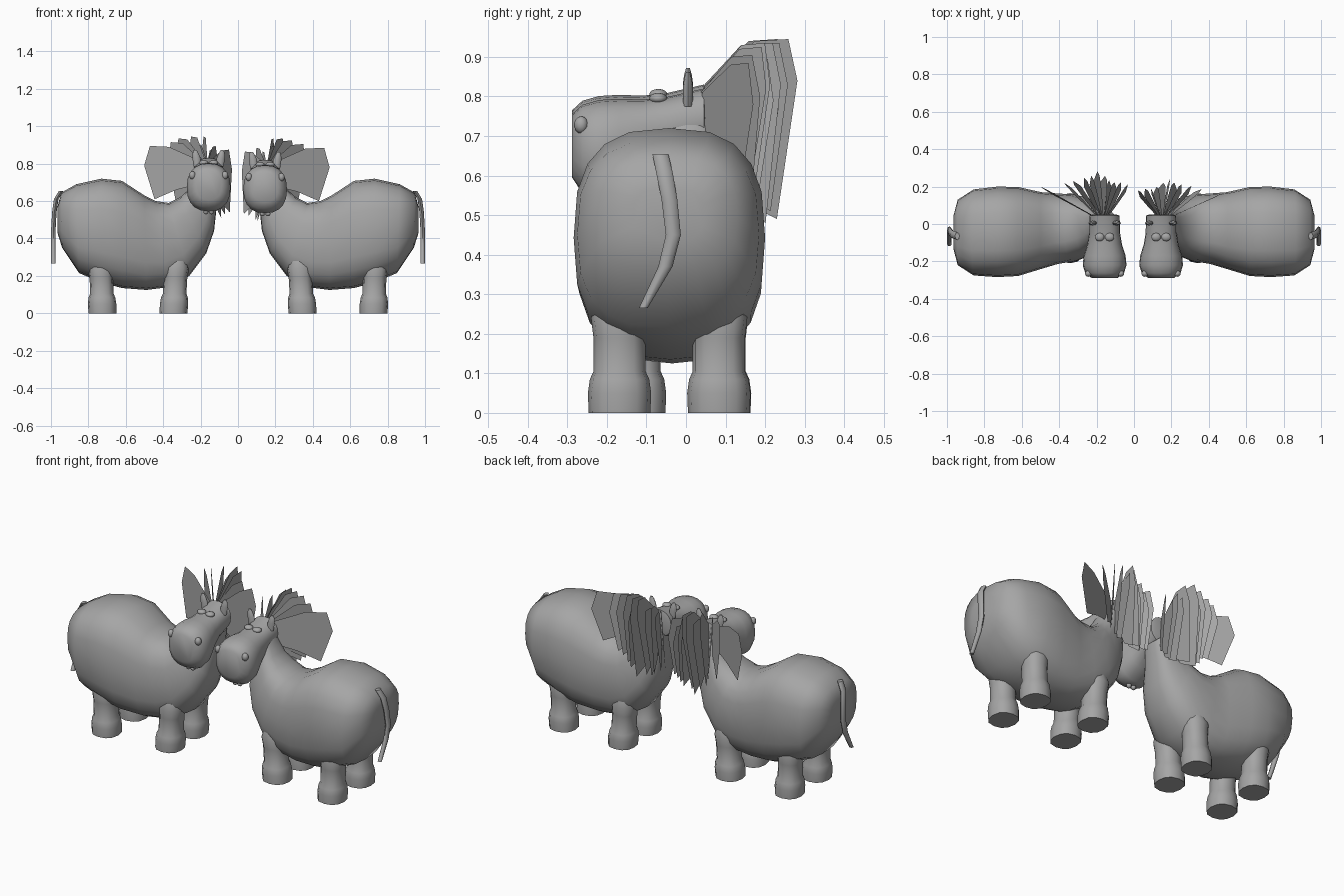
import bpy, bmesh, math, random
from mathutils import Vector

if "Cube" in bpy.data.objects:
    bpy.data.objects.remove(bpy.data.objects["Cube"])

N = 20
random.seed(4)
GREY = bpy.data.materials.new("grey")
GREY.diffuse_color = (.38, .38, .38, 1)
GREY.use_nodes = True
GREY.node_tree.nodes["Principled BSDF"].inputs["Base Color"].default_value = GREY.diffuse_color


def finish(name, bm, side, sharp=55, closed=True):
    for v in bm.verts:
        v.co.x *= side
    if closed:
        bmesh.ops.recalc_face_normals(bm, faces=bm.faces)
    me = bpy.data.meshes.new(name)
    bm.to_mesh(me)
    bm.free()
    for p in me.polygons:
        p.use_smooth = closed
    me.set_sharp_from_angle(angle=math.radians(sharp))
    me.materials.append(GREY)
    ob = bpy.data.objects.new(name, me)
    bpy.context.collection.objects.link(ob)
    return ob


def sup(v, e):
    return math.copysign(abs(v) ** e, v)


def loft(name, rings, side, sharp=55, n=N, e=1.0):
    """Each ring is (centre, half axis a, half axis b); e below 1 squares it off."""
    bm = bmesh.new()
    loops = []
    for c, a, b in rings:
        c, a, b = Vector(c), Vector(a), Vector(b)
        loops.append([bm.verts.new(c + a * sup(math.cos(t), e) + b * sup(math.sin(t), e))
                      for t in (2 * math.pi * i / n for i in range(n))])
    for l0, l1 in zip(loops, loops[1:]):
        for i in range(n):
            j = (i + 1) % n
            bm.faces.new((l0[i], l0[j], l1[j], l1[i]))
    bm.faces.new(loops[0])
    bm.faces.new(loops[-1])
    return finish(name, bm, side, sharp)


def ball(name, c, r, side):
    bm = bmesh.new()
    bmesh.ops.create_uvsphere(bm, u_segments=10, v_segments=7, radius=1)
    for v in bm.verts:
        v.co = Vector(c) + Vector([v.co[i] * r[i] for i in range(3)])
    return finish(name, bm, side)


# body sections: top x, top z, bottom x, bottom z, centre y, half width
BODY = [(.965, .57, .965, .43, -.045, .09), (.945, .645, .94, .35, -.045, .175),
        (.865, .69, .85, .215, -.045, .23), (.73, .72, .73, .165, -.042, .242),
        (.62, .708, .62, .135, -.04, .238), (.50, .63, .49, .125, -.035, .205),
        (.44, .60, .37, .14, -.025, .188), (.37, .59, .26, .2, -.02, .178),
        (.31, .62, .17, .32, -.015, .15), (.265, .66, .128, .44, -.01, .115),
        (.235, .71, .115, .56, 0, .088), (.21, .76, .10, .68, .005, .07)]
# head sections: y, centre z, half width, half height
HEAD = [(.05, .745, .065, .055), (.045, .745, .08, .075), (-.05, .718, .083, .08),
        (-.11, .692, .093, .1), (-.17, .668, .112, .126), (-.22, .663, .117, .128),
        (-.262, .667, .104, .112), (-.288, .675, .07, .08)]
# tail path: x, y, z, half width
TAIL = [(.945, -.065, .655, .02), (.972, -.055, .61, .021), (.982, -.042, .54, .02),
        (.987, -.032, .45, .019), (.987, -.052, .37, .018), (.987, -.108, .265, .011)]
# mane cards: tip x, tip y, top z, bottom z
MANE = [(.02, .18, .86, .53), (.06, .19, .83, .52), (.09, .19, .88, .5),
        (.12, .20, .86, .49), (.15, .22, .92, .5), (.19, .24, .93, .48),
        (.22, .22, .89, .51), (.26, .21, .93, .53), (.31, .2, .92, .56),
        (.36, .19, .9, .58), (.49, .17, .88, .60)]


def leg(name, x, y, lean, side):
    prof = [(0, .078), (.05, .08), (.085, .075), (.105, .066), (.19, .066), (.24, .072), (.28, .06)]
    loft(name, [((x + lean * z, y, z), (r * .95, 0, 0), (0, r, 0)) for z, r in prof],
         side, 60, 12, .85)


def mane(side, x0, dz, grow):
    bm = bmesh.new()
    for tx, ty, top, bot in MANE:
        root = Vector((.15 + x0 + (tx - .15) * .15, .04, 0))
        d = Vector((tx + x0, ty * grow, 0)) - root
        across = Vector((-d.y, d.x, 0)).normalized() * random.uniform(-.12, .12)
        # flat leaf running from the neck outwards, slightly tilted
        prof = [(0, .68), (0, .81), (.55, top), (.9, top + .005),
                (1, top - .1), (.8, bot), (.4, bot + .05)]
        bm.faces.new([bm.verts.new(root + d * f + across * (z - .75) + Vector((0, 0, z + dz)))
                      for f, z in prof])
    finish("mane", bm, side, closed=False)


def pony(side, dx, dz, grow):
    # body and neck
    loft("body", [(((tx + bx) / 2, y, (tz + bz) / 2), (0, w, 0),
                   ((tx - bx) / 2, 0, (tz - bz) / 2)) for tx, tz, bx, bz, y, w in BODY],
         side, e=.74)
    # legs
    for y in (-.168, .083):
        leg("rear_leg", .725, y, .03, side)
    for y in (-.13, .085):
        leg("front_leg", .345, y, -.06, side)
    # tail
    loft("tail", [((x, y, z), (.012, 0, 0), (0, w, 0)) for x, y, z, w in TAIL], side, 50, 8)
    # head
    hx = .145 + dx
    loft("head", [((hx, y, z + dz), (w, 0, 0), (0, 0, h)) for y, z, w, h in HEAD],
         side, e=.85)
    for s in (-1, 1):
        ball("eye", (hx + s * .027, -.07, .795 + dz), (.026, .023, .014), side)
        ball("nostril", (hx + s * .087, -.265, .728 + dz), (.018, .018, .022), side)
        ball("chin_bump", (hx + s * .015, -.21, .533 + dz), (.014, .014, .014), side)
        # ears
        ex = hx + s * .06
        loft("ear", [((ex + s * o, .005, z + dz), (r, 0, 0), (0, r * .6, 0))
                     for o, z, r in ((0, .775, .02), (.005, .82, .022), (.01, .845, .016), (.012, .862, .008))],
             side, 60, 8)
    # mane
    mane(side, dx, dz, grow)


pony(1, 0, 0, 1.0)
pony(-1, .012, .01, 1.17)
